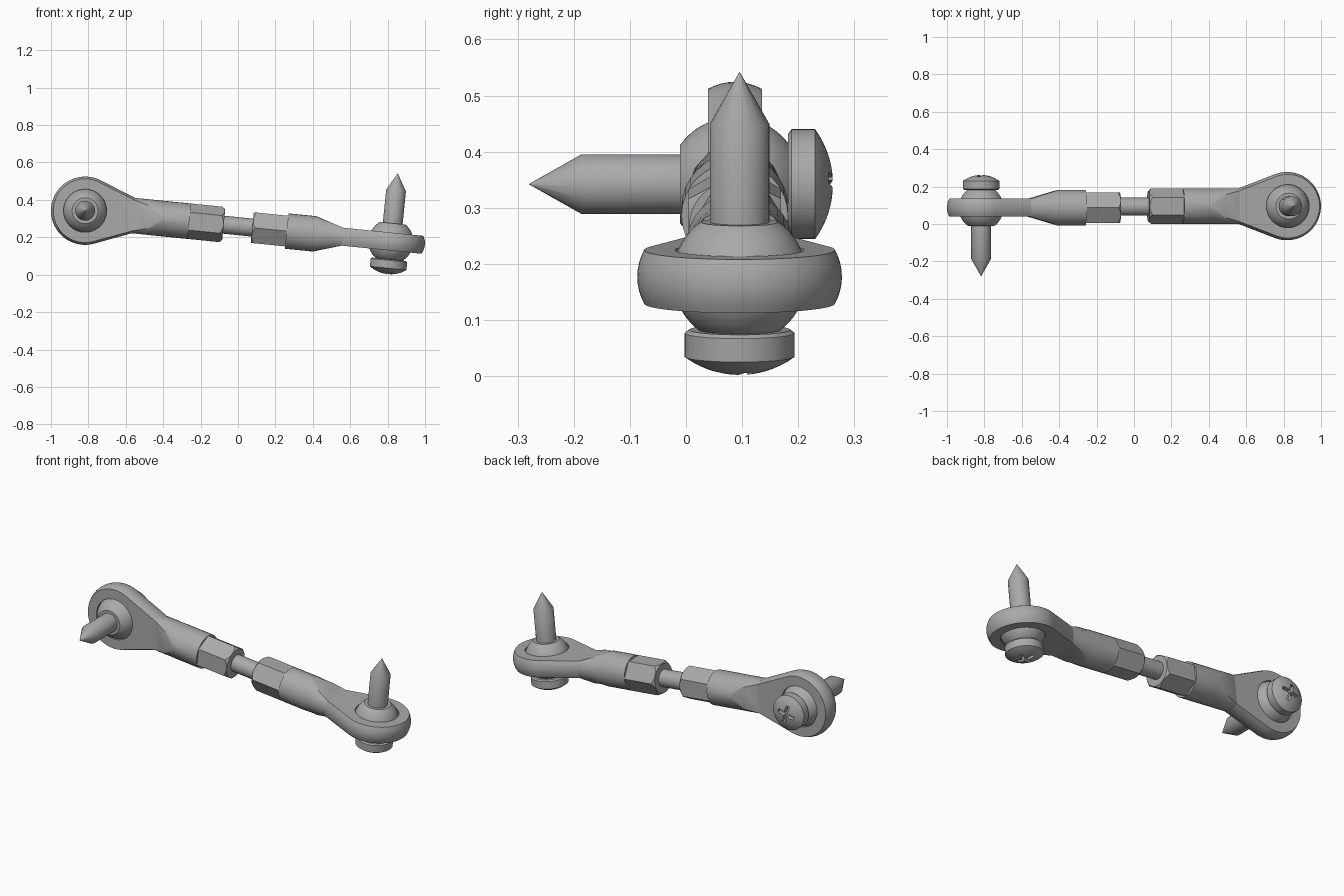
import bpy, bmesh
from math import sin, cos, pi, asin, acos, atan2, hypot, radians, sqrt
from mathutils import Matrix, Vector

cube = bpy.data.objects.get("Cube")
if cube:
    bpy.data.objects.remove(cube, do_unlink=True)

# One plain steel colour
COLOUR = (0.4, 0.4, 0.4, 1)
steel = bpy.data.materials.new("steel grey")
steel.use_nodes = True
steel.diffuse_color = COLOUR
steel.node_tree.nodes["Principled BSDF"].inputs["Base Color"].default_value = COLOUR

EYE_R, BALL_R, SHANK_R, HALF_WEB = 0.1825, 0.12, 0.095, 0.048
WEB_END, SHANK_FULL, HEX_START, HEX_END = 0.26, 0.41, 0.56, 0.745
TILT = radians(5.76)


def finish(name, bm, matrix):
    bmesh.ops.recalc_face_normals(bm, faces=bm.faces)
    mesh = bpy.data.meshes.new(name)
    bm.to_mesh(mesh)
    bm.free()
    mesh.materials.append(steel)
    obj = bpy.data.objects.new(name, mesh)
    bpy.context.collection.objects.link(obj)
    obj.matrix_world = matrix
    return obj


def loft(name, loops, matrix, closed=False):
    """Skin equal-length loops; cap the ends, or join last to first when closed."""
    bm = bmesh.new()
    rings = [[bm.verts.new(p) for p in loop] for loop in loops]
    n = len(rings[0])
    pairs = list(zip(rings, rings[1:])) + ([(rings[-1], rings[0])] if closed else [])
    for a, b in pairs:
        for i in range(n):
            j = (i + 1) % n
            bm.faces.new((a[i], a[j], b[j], b[i]))
    if not closed:
        bm.faces.new(rings[0])
        bm.faces.new(rings[-1])
    bmesh.ops.remove_doubles(bm, verts=bm.verts, dist=0.00005)
    return finish(name, bm, matrix)


def lathe(name, profile, matrix, sides=48):
    """Turn (radius, height) points about the local z axis."""
    loops = [[(max(r, 0.0002) * cos(2 * pi * i / sides),
               max(r, 0.0002) * sin(2 * pi * i / sides), z) for i in range(sides)]
             for r, z in profile]
    return loft(name, loops, matrix)


def cut(obj, cutter, operation):
    mod = obj.modifiers.new("cut", "BOOLEAN")
    mod.operation, mod.object, mod.solver = operation, cutter, "EXACT"
    cutter.hide_render = True
    bpy.ops.object.select_all(action="DESELECT")
    bpy.context.view_layer.objects.active = obj
    obj.select_set(True)
    bpy.ops.object.modifier_apply(modifier=mod.name)
    bpy.data.objects.remove(cutter, do_unlink=True)


def smooth(obj):
    bpy.ops.object.select_all(action="DESELECT")
    bpy.context.view_layer.objects.active = obj
    obj.select_set(True)
    bpy.ops.object.shade_smooth_by_angle(angle=radians(30))


def teardrop(inset, z, arc=48, line=6):
    """Eye outline: an arc whose tangents run to the shank width."""
    r, w = EYE_R - inset, SHANK_R - inset
    tangent = atan2(w, WEB_END) + acos(r / hypot(WEB_END, w))
    pts = [Vector((r * cos(a), r * sin(a), z)) for a in
           (tangent + (2 * pi - 2 * tangent) * i / arc for i in range(arc + 1))]
    corners = [Vector((WEB_END, -w, z)), Vector((WEB_END, w, z))]
    for a, b in ((pts[arc], corners[0]), corners, (corners[1], pts[0])):
        pts += [a.lerp(b, i / line) for i in range(1, line + 1)]
    return pts[:-1]


def shank_section(t, half, n=16):
    """Circle with its top and bottom clipped flat at the given half height."""
    a = asin(min(half / SHANK_R, 1))
    angles = [-a + 2 * a * i / n for i in range(n + 1)]
    angles += [pi - a + 2 * a * i / n for i in range(n + 1)]
    return [(t, SHANK_R * cos(q), SHANK_R * sin(q)) for q in angles]


def build_end(side, centre, along, pin_dir):
    t, a = Vector(along), Vector(pin_dir)
    m = Matrix((t, a.cross(t), a)).transposed().to_4x4()
    m.translation = centre
    axial = m @ Matrix.Rotation(pi / 2, 4, "Y")
    parts = []

    # Eye plate with a rounded rim and a round socket
    layers = [teardrop(0.0125 * k * k, HALF_WEB * k)
              for k in (-1, -0.75, -0.5, -0.25, 0, 0.25, 0.5, 0.75, 1)]
    socket = []
    for z in (HALF_WEB, -HALF_WEB):
        socket.append([Vector((p.x, p.y, 0)).normalized() * 0.115 + Vector((0, 0, z))
                       for p in layers[0]])
    parts.append(loft(side + "_eye", layers + socket, m, closed=True))

    # Round shank, tapered by two sloping flats towards the eye
    parts.append(loft(side + "_shank", [
        shank_section(WEB_END, HALF_WEB), shank_section((WEB_END + SHANK_FULL) / 2, 0.0715),
        shank_section(SHANK_FULL, SHANK_R), shank_section(HEX_START, SHANK_R)], m))

    # Hexagonal wrench section with a chamfered end
    hexagon = loft(side + "_hex", [
        [(x, SHANK_R * cos(i * pi / 3), SHANK_R * sin(i * pi / 3)) for i in range(6)]
        for x in (HEX_START - 0.002, HEX_END)], m)
    chamfer = lathe("chamfer_cutter", [(0.12, HEX_START - 0.05), (0.12, HEX_END - 0.042),
                                       (0.08, HEX_END + 0.001)], axial)
    cut(hexagon, chamfer, "INTERSECT")
    parts.append(hexagon)

    # Truncated ball
    flat = asin(0.098 / BALL_R)
    parts.append(lathe(side + "_ball", [
        (BALL_R * cos(q), BALL_R * sin(q))
        for q in (-flat + 2 * flat * i / 18 for i in range(19))], m))

    # Pointed screw pin
    parts.append(lathe(side + "_pin", [(0.053, 0.09), (0.053, 0.274), (0, 0.367)], m, 32))

    # Domed screw head with a cross recess
    head = [(0.09, -0.095), (0.098, -0.101), (0.098, -0.143)]
    dome_r = (0.098 ** 2 + 0.032 ** 2) / 0.064
    for i in range(1, 9):
        r = 0.098 * (1 - i / 8)
        head.append((r, -0.175 + dome_r - sqrt(dome_r ** 2 - r * r)))
    screw = lathe(side + "_screw_head", head, m)
    for size in ((0.1, 0.02, 0.06), (0.02, 0.1, 0.06)):
        bm = bmesh.new()
        bmesh.ops.create_cube(bm, size=1)
        bmesh.ops.scale(bm, vec=size, verts=bm.verts)
        slot = finish("slot_cutter", bm, m @ Matrix.Translation((0, 0, -0.178))
                      @ Matrix.Rotation(radians(20), 4, "Z"))
        cut(screw, slot, "DIFFERENCE")
    parts.append(screw)

    for p in parts:
        smooth(p)


c, s = cos(TILT), sin(TILT)
build_end("right", (-0.8175, 0.087, 0.342), (c, 0, -s), (0, -1, 0))
build_end("left", (0.8175, 0.0955, 0.177), (-c, 0, s), (s, 0, c))

# Thin rod joining the two ends
rod_frame = Matrix.Translation((0, 0.0925, 0.2595)) @ Matrix.Rotation(pi / 2 + TILT, 4, "Y")
smooth(lathe("connecting_rod", [(0.048, -0.12), (0.048, 0.12)], rod_frame, 32))
